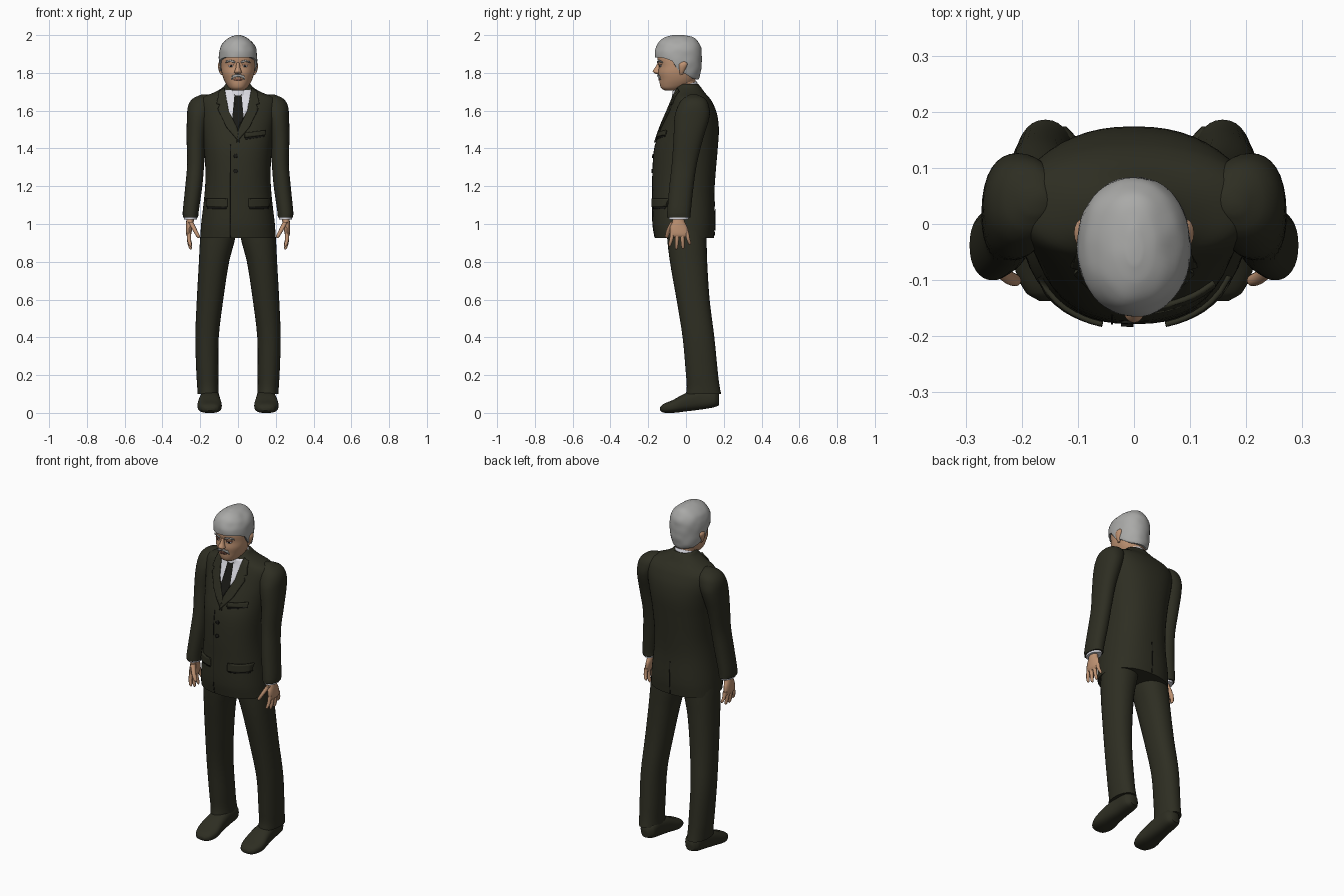
import bpy, bmesh, math
from mathutils import Vector, noise
from mathutils.bvhtree import BVHTree

cube = bpy.data.objects.get("Cube")
if cube:
    bpy.data.objects.remove(cube, do_unlink=True)


def material(name, r, g, b):
    m = bpy.data.materials.new(name)
    m.use_nodes = True
    m.diffuse_color = (r, g, b, 1)
    bsdf = next(n for n in m.node_tree.nodes if n.type == "BSDF_PRINCIPLED")
    bsdf.inputs["Base Color"].default_value = (r, g, b, 1)
    bsdf.inputs["Roughness"].default_value = 0.8
    return m


SUIT = material("suit olive black", 0.027, 0.027, 0.016)
DARK = material("tie and seam black", 0.01, 0.01, 0.008)
SHIRT = material("shirt white", 0.72, 0.72, 0.78)
SKIN = material("skin", 0.52, 0.29, 0.17)
HAIR = material("hair grey", 0.4, 0.4, 0.39)
LIPS = material("lips", 0.33, 0.13, 0.09)


def finish(name, bm, mat, angle=50):
    mesh = bpy.data.meshes.new(name)
    bm.to_mesh(mesh)
    bm.free()
    mesh.materials.append(mat)
    ob = bpy.data.objects.new(name, mesh)
    bpy.context.collection.objects.link(ob)
    bpy.ops.object.select_all(action="DESELECT")
    ob.select_set(True)
    bpy.context.view_layer.objects.active = ob
    bpy.ops.object.shade_smooth_by_angle(angle=math.radians(angle))
    return ob


def smooth_sections(secs, sub):
    """Hermite interpolation of section rows over their first value."""
    def slope(i, c):
        a, b = secs[max(i - 1, 0)], secs[min(i + 1, len(secs) - 1)]
        return (b[c] - a[c]) / (b[0] - a[0])
    out = []
    for i in range(len(secs) - 1):
        a, b = secs[i], secs[i + 1]
        d = b[0] - a[0]
        for k in range(sub):
            s = k / sub
            row = [a[0] + s * d]
            for c in range(1, len(a)):
                row.append((2*s**3 - 3*s*s + 1) * a[c] + (3*s*s - 2*s**3) * b[c]
                           + d * (s**3 - 2*s*s + s) * slope(i, c)
                           + d * (s**3 - s*s) * slope(i + 1, c))
            out.append(row)
    return out + [list(secs[-1])]


def loft(name, mat, secs, side=1, n=32, p=2.0, sub=4, along="z", warp=None, caps=True):
    """Rows are (position, centre x, half width, low extent, high extent)."""
    bm = bmesh.new()
    rings = []
    for t, cx, rx, lo, hi in smooth_sections(secs, sub):
        ring = []
        for k in range(n):
            a = math.tau * k / n
            c, s = math.cos(a), math.sin(a)
            x = side * (cx + rx * math.copysign(abs(c) ** (2 / p), c))
            v = (lo + hi) / 2 + (hi - lo) / 2 * math.copysign(abs(s) ** (2 / p), s)
            co = Vector((x, v, t) if along == "z" else (x, t, v))
            ring.append(bm.verts.new(warp(co) if warp else co))
        rings.append(ring)
    for a, b in zip(rings, rings[1:]):
        for k in range(n):
            bm.faces.new((a[k], a[(k + 1) % n], b[(k + 1) % n], b[k]))
    if caps:
        bm.faces.new(rings[0])
        bm.faces.new(rings[-1])
    bmesh.ops.recalc_face_normals(bm, faces=bm.faces)
    return finish(name, bm, mat)


def patch(name, mat, outline, target, thick=0.003, gap=0.001, side=1, back=False):
    """Thin plate with an x-z outline, draped over the target."""
    tree = BVHTree.FromPolygons([v.co for v in target.data.vertices],
                                [q.vertices for q in target.data.polygons])
    face_dir = 1 if back else -1
    bm = bmesh.new()
    bm.faces.new([bm.verts.new((side * x, 0, z)) for x, z in outline])
    bmesh.ops.triangulate(bm, faces=bm.faces)
    for axis, col in (("x", 0), ("z", 1)):
        vals = [q[col] * (side if col == 0 else 1) for q in outline]
        no = Vector((1, 0, 0)) if axis == "x" else Vector((0, 0, 1))
        for k in range(math.ceil(min(vals) / 0.015), math.ceil(max(vals) / 0.015)):
            bmesh.ops.bisect_plane(bm, geom=bm.verts[:] + bm.edges[:] + bm.faces[:],
                                   plane_co=no * k * 0.015, plane_no=no)
    bm.normal_update()
    for f in bm.faces:
        if f.normal.y * face_dir < 0:
            f.normal_flip()
    for v in bm.verts:
        hit = tree.ray_cast(Vector((v.co.x, face_dir, v.co.z)), Vector((0, -face_dir, 0)))
        if hit[0] is None:
            hit = tree.find_nearest(v.co)
        v.co = hit[0] + Vector((0, face_dir * gap, 0))
    ob = finish(name, bm, mat)
    mod = ob.modifiers.new("thickness", "SOLIDIFY")
    mod.thickness, mod.offset = thick, 1
    return ob


def box(x0, x1, z0, z1, tilt=0.0):
    return [(x0, z0), (x1, z0 + tilt), (x1, z1 + tilt), (x0, z1)]


def oval(cx, cz, rx, rz, n=12):
    return [(cx + rx * math.cos(math.tau * k / n), cz + rz * math.sin(math.tau * k / n))
            for k in range(n)]


# Jacket body
jacket = loft("jacket_body", SUIT, [
    (.925, 0, .2, -.165, .148), (1, 0, .195, -.177, .154), (1.15, 0, .178, -.178, .15),
    (1.26, 0, .172, -.178, .156), (1.4, 0, .18, -.168, .168), (1.5, 0, .192, -.137, .174),
    (1.58, 0, .205, -.105, .165), (1.64, 0, .21, -.08, .142), (1.67, 0, .19, -.068, .122),
    (1.695, 0, .13, -.062, .1), (1.72, 0, .085, -.058, .082), (1.74, 0, .066, -.04, .066)],
    p=2.3, n=48)

# Shirt front, tie, lapels, pockets, seams and buttons
patch("shirt_front", SHIRT, [(-.075, 1.71), (.075, 1.71), (.05, 1.6), (-.01, 1.49),
                             (-.05, 1.6)], jacket, .002)
patch("tie", DARK, [(-.018, 1.69), (.018, 1.69), (.013, 1.65), (.03, 1.56), (-.01, 1.49),
                    (-.03, 1.56), (-.013, 1.65)], jacket, .006)
for side, word in ((1, "left"), (-1, "right")):
    patch(word + "_lapel", SUIT, [(.07, 1.715), (.098, 1.7), (.112, 1.635), (.094, 1.63),
          (.106, 1.605), (.06, 1.51), (-.008, 1.43), (.002, 1.5), (.05, 1.6)],
          jacket, .008, side=side)
    patch(word + "_pocket_flap", SUIT, box(.055, .165, 1.09, 1.135), jacket, .009, side=side)
    patch(word + "_pocket_shadow", DARK, box(.06, .16, 1.08, 1.092), jacket, .002, side=side)
patch("breast_pocket", SUIT, box(.035, .14, 1.455, 1.48, .015), jacket, .009)
patch("breast_pocket_shadow", DARK, box(.04, .138, 1.447, 1.456, .015), jacket, .002)
patch("front_seam", DARK, box(-.041, -.037, .93, 1.42), jacket, .002)
patch("back_vent", DARK, box(-.002, .002, .93, 1.12), jacket, .002, back=True)
for i, z in enumerate((1.36, 1.28)):
    patch("button_%d" % (i + 1), DARK, oval(-.012, z, .011, .011), jacket, .005)

for side, word in ((1, "left_"), (-1, "right_")):
    # Sleeve and shirt cuff
    loft(word + "sleeve", SUIT, [
        (1.035, .251, .04, -.1, .024), (1.06, .251, .042, -.1, .025),
        (1.2, .234, .045, -.088, .04), (1.32, .224, .045, -.075, .058),
        (1.45, .222, .05, -.066, .09), (1.57, .21, .06, -.06, .125),
        (1.63, .198, .065, -.04, .12), (1.665, .188, .05, -.015, .1),
        (1.685, .175, .02, .02, .06)], side, p=2.2)
    loft(word + "shirt_cuff", SHIRT, [(1.024, .251, .034, -.09, .014),
                                      (1.05, .251, .036, -.092, .016)], side, sub=1)
    # Hand with four fingers and a thumb
    loft(word + "palm", SKIN, [(1.05, .251, .02, -.068, -.01), (1.015, .254, .02, -.072, -.008),
         (.98, .258, .017, -.085, .008), (.945, .261, .013, -.083, .013),
         (.93, .261, .007, -.07, .005)], side, n=16)
    for i, tip in enumerate((.88, .865, .867, .89)):
        a, b = -.071 + .025 * i, -.086 + .035 * i
        loft(word + "finger_%d" % (i + 1), SKIN, [
            (tip, .25, .003, b - .003, b + .003), (tip + .008, .252, .008, b - .008, b + .008),
            ((tip + .95) / 2, .259, .01, (a + b) / 2 - .01, (a + b) / 2 + .01),
            (.955, .26, .011, a - .012, a + .012)], side, n=10, sub=3)
    loft(word + "thumb", SKIN, [
        (.925, .208, .004, -.106, -.096), (.935, .211, .01, -.111, -.09),
        (.965, .227, .012, -.105, -.08), (1.01, .25, .014, -.085, -.05)], side, n=10)
    # Trouser leg
    loft(word + "trouser_leg", SUIT, [
        (.1, .158, .056, .0, .186), (.14, .16, .056, .004, .178), (.2, .162, .058, 0, .17),
        (.4, .164, .062, -.018, .15), (.6, .148, .07, -.05, .125), (.8, .127, .08, -.085, .112),
        (.93, .107, .093, -.1, .108), (1.02, .1, .09, -.1, .1)], side, p=2.2)
    # Shoe, lofted from heel to toe
    loft(word + "shoe", SUIT, [
        (-.137, .147, .022, .012, .03), (-.122, .148, .045, .002, .046),
        (-.07, .15, .064, 0, .068), (0, .15, .058, .008, .105), (.08, .148, .05, .018, .125),
        (.15, .147, .046, .03, .12), (.174, .147, .026, .04, .1)], side, along="y", p=2.6)

# Neck and shirt collar, higher at the back
loft("neck", SKIN, [(1.64, 0, .055, -.045, .055), (1.7, 0, .054, -.062, .05),
                    (1.8, 0, .058, -.07, .05)])
loft("shirt_collar", SHIRT, [(1.69, 0, .074, -.07, .07), (1.715, 0, .068, -.073, .064),
     (1.738, 0, .061, -.07, .056)], warp=lambda c: c + Vector((0, 0, c.y * .4 - .004)))

# Head
head = loft("head", SKIN, [
    (1.708, 0, .03, -.115, -.04), (1.718, 0, .045, -.13, -.01), (1.737, 0, .06, -.138, .03),
    (1.765, 0, .075, -.141, .05), (1.8, 0, .086, -.147, .06), (1.835, 0, .09, -.144, .066),
    (1.88, 0, .09, -.15, .068), (1.94, 0, .078, -.135, .055), (1.975, 0, .04, -.09, .01)],
    n=48, p=2.15)
loft("nose", SKIN, [(1.794, 0, .012, -.16, -.13), (1.802, 0, .02, -.172, -.13),
     (1.81, 0, .018, -.176, -.13), (1.83, 0, .011, -.163, -.13),
     (1.855, 0, .008, -.149, -.13)], n=16)

# Face details
patch("lower_lip", LIPS, oval(0, 1.765, .023, .006), head, .004)
patch("moustache", HAIR, [(-.036, 1.765), (-.03, 1.764), (-.022, 1.776), (0, 1.779),
      (.022, 1.776), (.03, 1.764), (.036, 1.765), (.03, 1.784), (.012, 1.793),
      (-.012, 1.793), (-.03, 1.784)], head, .006)
for side, word in ((1, "left_"), (-1, "right_")):
    patch(word + "eye", SHIRT, oval(.038, 1.836, .013, .005), head, .001, side=side)
    patch(word + "iris", DARK, oval(.037, 1.836, .005, .005), head, .002, side=side)
    patch(word + "eyelid", LIPS, box(.023, .054, 1.841, 1.845), head, .004, side=side)
    patch(word + "eyebrow", HAIR, [(.016, 1.853), (.04, 1.86), (.062, 1.853), (.06, 1.861),
          (.04, 1.869), (.016, 1.863)], head, .006, side=side)
    loft(word + "ear", SKIN, [(1.79, .086, .005, -.032, -.018), (1.81, .09, .011, -.036, -.008),
         (1.845, .094, .013, -.04, .008), (1.862, .09, .006, -.028, 0)], side, n=14)


# Hair cap, its lower edge lifted along the hairline
def hairline(co):
    line = [(-.2, 1.885), (-.12, 1.88), (-.07, 1.862), (-.045, 1.815), (-.01, 1.8),
            (.03, 1.772), (.1, 1.755)]
    for (a, za), (b, zb) in zip(line, line[1:]):
        if a <= co.y <= b:
            co.z = max(co.z, za + (zb - za) * (co.y - a) / (b - a))
    lump = noise.noise(co * 22) * .004
    return co + Vector((co.x, co.y + .04, 0)).normalized() * lump


loft("hair", HAIR, [
    (1.75, 0, .055, -.12, .045), (1.765, 0, .08, -.14, .064), (1.8, 0, .094, -.154, .077),
    (1.85, 0, .1, -.162, .083), (1.91, 0, .1, -.164, .083), (1.945, 0, .089, -.155, .077),
    (1.972, 0, .066, -.136, .06), (1.99, 0, .04, -.108, .034), (2, 0, .012, -.07, -.01)],
    n=48, p=2.1, sub=5, warp=hairline)
